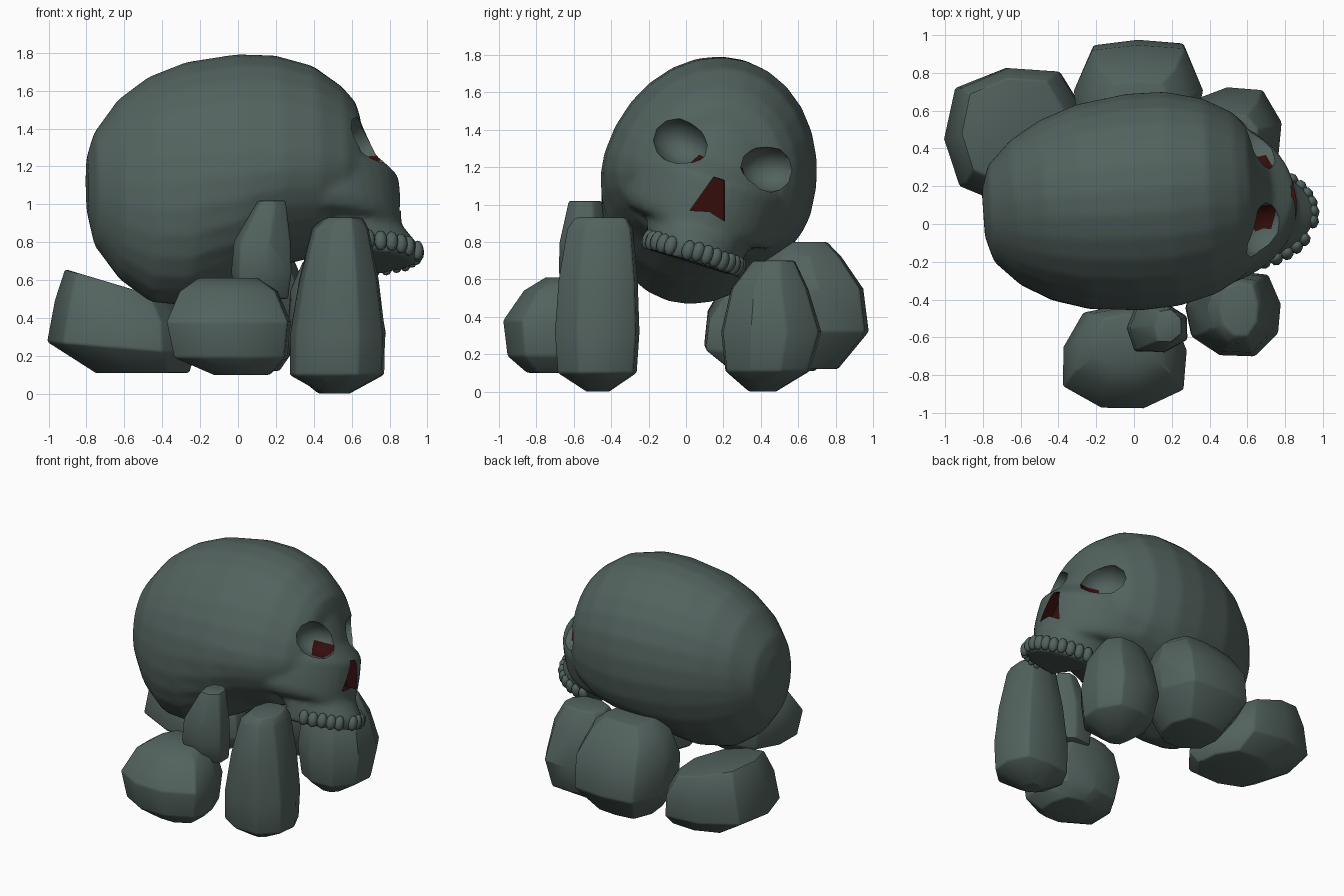
import bpy, bmesh, math, random
from mathutils import Matrix, Vector

if "Cube" in bpy.data.objects:
    bpy.data.objects.remove(bpy.data.objects["Cube"])

random.seed(4)
R = math.radians


def material(name, rgb):
    m = bpy.data.materials.new(name)
    m.diffuse_color = (*rgb, 1)
    m.use_nodes = True
    m.node_tree.nodes["Principled BSDF"].inputs["Base Color"].default_value = m.diffuse_color
    return m


STONE = material("grey_green_stone", (0.086, 0.124, 0.113))
RED = material("dark_red_hollow", (0.036, 0.004, 0.004))

# Head leans to +y and turns slightly
HEAD = Matrix.Translation((0, 0.115, 1.13)) @ Matrix.Rotation(R(4), 4, 'Z') @ Matrix.Rotation(R(-17), 4, 'X')


def make(name, bm, mats=(STONE,), matrix=None):
    if matrix:
        bm.transform(matrix)
    bmesh.ops.recalc_face_normals(bm, faces=bm.faces[:])
    me = bpy.data.meshes.new(name)
    bm.to_mesh(me)
    bm.free()
    for m in mats:
        me.materials.append(m)
    ob = bpy.data.objects.new(name, me)
    bpy.context.collection.objects.link(ob)
    return ob


def loft(rings):
    bm = bmesh.new()
    vs = [[bm.verts.new(p) for p in r] for r in rings]
    n = len(vs[0])
    for a, b in zip(vs, vs[1:]):
        for i in range(n):
            j = (i + 1) % n
            bm.faces.new((a[i], a[j], b[j], b[i]))
    bm.faces.new(vs[0])
    bm.faces.new(vs[-1])
    return bm


def activate(ob):
    bpy.ops.object.select_all(action='DESELECT')
    ob.select_set(True)
    bpy.context.view_layer.objects.active = ob


def smooth(ob, angle):
    activate(ob)
    bpy.ops.object.shade_smooth_by_angle(angle=R(angle))


def modify(ob, kind, **settings):
    activate(ob)
    md = ob.modifiers.new(kind, kind)
    for k, v in settings.items():
        setattr(md, k, v)
    bpy.ops.object.modifier_apply(modifier=md.name)


def boolean(ob, other, op):
    modify(ob, 'BOOLEAN', object=other, operation=op, solver='EXACT')
    bpy.data.objects.remove(other)


# Cranium: oval sections along x (x, low, high, half width)
def oval(x, lo, hi, w, n=28):
    zc = min(max(0.0, lo), hi) - 0.02
    pts = []
    for i in range(n):
        a = math.tau * i / n
        s = math.sin(a)
        pts.append((x, w * math.cos(a), zc + (hi - zc if s > 0 else zc - lo) * s))
    return pts


cranium = [(-0.80, -0.18, 0.12, 0.12), (-0.76, -0.36, 0.25, 0.25), (-0.63, -0.54, 0.43, 0.375),
           (-0.47, -0.66, 0.55, 0.465), (-0.27, -0.675, 0.63, 0.535), (0.0, -0.56, 0.672, 0.572),
           (0.2, -0.45, 0.665, 0.57), (0.4, -0.40, 0.61, 0.52), (0.55, -0.28, 0.50, 0.44),
           (0.62, -0.15, 0.42, 0.37), (0.645, -0.10, 0.34, 0.30)]
skull = make("skull", loft([oval(*c) for c in cranium]), (STONE, RED), HEAD)


# Face: half-oval sections by height (z, back x, front x, half width)
def arch(z, xb, xf, w, n=20):
    return [(xb + (xf - xb) * math.cos(a), w * math.sin(a), z)
            for a in (math.pi * (i / n - 0.5) for i in range(n + 1))]


face = [(0.34, 0.15, 0.64, 0.42), (0.24, 0.18, 0.68, 0.46), (0.10, 0.20, 0.74, 0.48),
        (0.0, 0.22, 0.85, 0.48), (-0.12, 0.25, 0.86, 0.47), (-0.21, 0.30, 0.86, 0.45),
        (-0.265, 0.36, 0.86, 0.40), (-0.29, 0.47, 0.885, 0.29), (-0.38, 0.52, 0.955, 0.265),
        (-0.46, 0.52, 0.935, 0.25)]
boolean(skull, make("face", loft([arch(*f) for f in face]), matrix=HEAD), 'UNION')
modify(skull, 'REMESH', mode='VOXEL', voxel_size=0.022)
modify(skull, 'SMOOTH', factor=0.5, iterations=4)
if len(skull.data.materials) < 2:
    skull.data.materials.clear()
    skull.data.materials.append(STONE)
    skull.data.materials.append(RED)

# Eye sockets: faceted hollows, red at the inner lower back
for side in (-1, 1):
    bm = bmesh.new()
    bmesh.ops.create_uvsphere(bm, u_segments=12, v_segments=6, radius=1)
    for f in bm.faces:
        c = f.calc_center_median()
        f.material_index = int(c.x < 0 and c.y * side < -0.4 and -0.7 < c.z < 0)
    shape = (Matrix.Translation((0.68, 0.255 * side, 0.14)) @ Matrix.Rotation(R(14 * side), 4, 'X')
             @ Matrix.Rotation(R(24 * side), 4, 'Z') @ Matrix.Diagonal((0.17, 0.17, 0.125, 1)))
    bm.transform(shape)
    boolean(skull, make("eye_cutter", bm, (STONE, RED), HEAD), 'DIFFERENCE')

# Nose opening: triangular red hollow
outline = [(-0.10, -0.20), (0, -0.175), (0.095, -0.20), (0.03, 0.01), (-0.03, 0.01)]
bm = loft([[(x, y, z) for y, z in outline] for x in (0.77, 1.1)])
for f in bm.faces:
    f.material_index = 1
boolean(skull, make("nose_cutter", bm, (STONE, RED), HEAD), 'DIFFERENCE')
smooth(skull, 40)

# Teeth along the jaw arch, with one gap
bm = bmesh.new()
COUNT = 15
for i in range(COUNT):
    if i == 5:
        continue
    a = math.pi * 0.94 * ((i + 0.5) / COUNT - 0.5)
    spot = Vector((0.60 + 0.345 * math.cos(a), 0.262 * math.sin(a), -0.405 + random.uniform(-0.006, 0.006)))
    bmesh.ops.create_uvsphere(bm, u_segments=8, v_segments=6, radius=1,
                              matrix=Matrix.Translation(spot) @ Matrix.Rotation(a, 4, 'Z')
                              @ Matrix.Diagonal((0.032, 0.036, 0.054, 1)))
smooth(make("teeth", bm, matrix=HEAD), 60)


# Rocks: rough rings (z, centre x, centre y, radius x, radius y), top tilted along x
def rock(name, rings, turn=0.0, tilt=0.0, sides=9):
    jit = [random.uniform(0.95, 1.07) for _ in range(sides)]
    z0, z1 = rings[0][0], rings[-1][0]
    out = []
    for z, cx, cy, rx, ry in rings:
        ring = []
        for i in range(sides):
            a = math.tau * (i + turn) / sides
            c, s = math.cos(a), math.sin(a)
            k = jit[i] / (c ** 4 + s ** 4) ** 0.16
            x = rx * c * k
            ring.append((cx + x, cy + ry * s * k, z + tilt * x * (z - z0) / (z1 - z0)))
        out.append(ring)
    ob = make(name, loft(out))
    modify(ob, 'BEVEL', width=0.012, segments=2, limit_method='ANGLE', angle_limit=R(35))
    smooth(ob, 32)


rock("back_left_rock", [(0.11, -0.50, 0.46, 0.24, 0.22), (0.24, -0.61, 0.45, 0.38, 0.36),
                        (0.42, -0.60, 0.46, 0.35, 0.35), (0.57, -0.62, 0.48, 0.28, 0.28)], 0.5, -0.3)
rock("back_rock", [(0.12, 0.02, 0.62, 0.19, 0.2), (0.32, 0.02, 0.66, 0.32, 0.33),
                   (0.55, 0.02, 0.65, 0.33, 0.31), (0.72, 0.02, 0.62, 0.26, 0.22),
                   (0.80, 0.02, 0.62, 0.17, 0.14)], 0.25)
rock("right_back_rock", [(0.0, 0.5, 0.41, 0.07, 0.07), (0.11, 0.52, 0.44, 0.22, 0.22),
                         (0.32, 0.52, 0.46, 0.25, 0.26), (0.55, 0.51, 0.45, 0.22, 0.2),
                         (0.70, 0.5, 0.47, 0.15, 0.11)], 0.4)
rock("front_rock", [(0.10, 0.02, -0.69, 0.15, 0.17), (0.19, -0.04, -0.71, 0.30, 0.26),
                    (0.38, -0.05, -0.71, 0.33, 0.285), (0.54, -0.05, -0.66, 0.26, 0.22),
                    (0.61, -0.05, -0.62, 0.16, 0.14)], 0.2)
rock("small_top_rock", [(0.50, 0.13, -0.53, 0.14, 0.11), (0.64, 0.125, -0.55, 0.165, 0.135),
                        (0.80, 0.13, -0.55, 0.155, 0.13), (1.02, 0.18, -0.54, 0.075, 0.09)], 0.5, 0, 7)
rock("tall_rock", [(0.0, 0.52, -0.47, 0.07, 0.06), (0.10, 0.53, -0.47, 0.25, 0.21),
                   (0.32, 0.535, -0.47, 0.25, 0.225), (0.60, 0.54, -0.465, 0.21, 0.21),
                   (0.87, 0.545, -0.455, 0.15, 0.175), (0.93, 0.56, -0.45, 0.10, 0.14)], 0.3)
